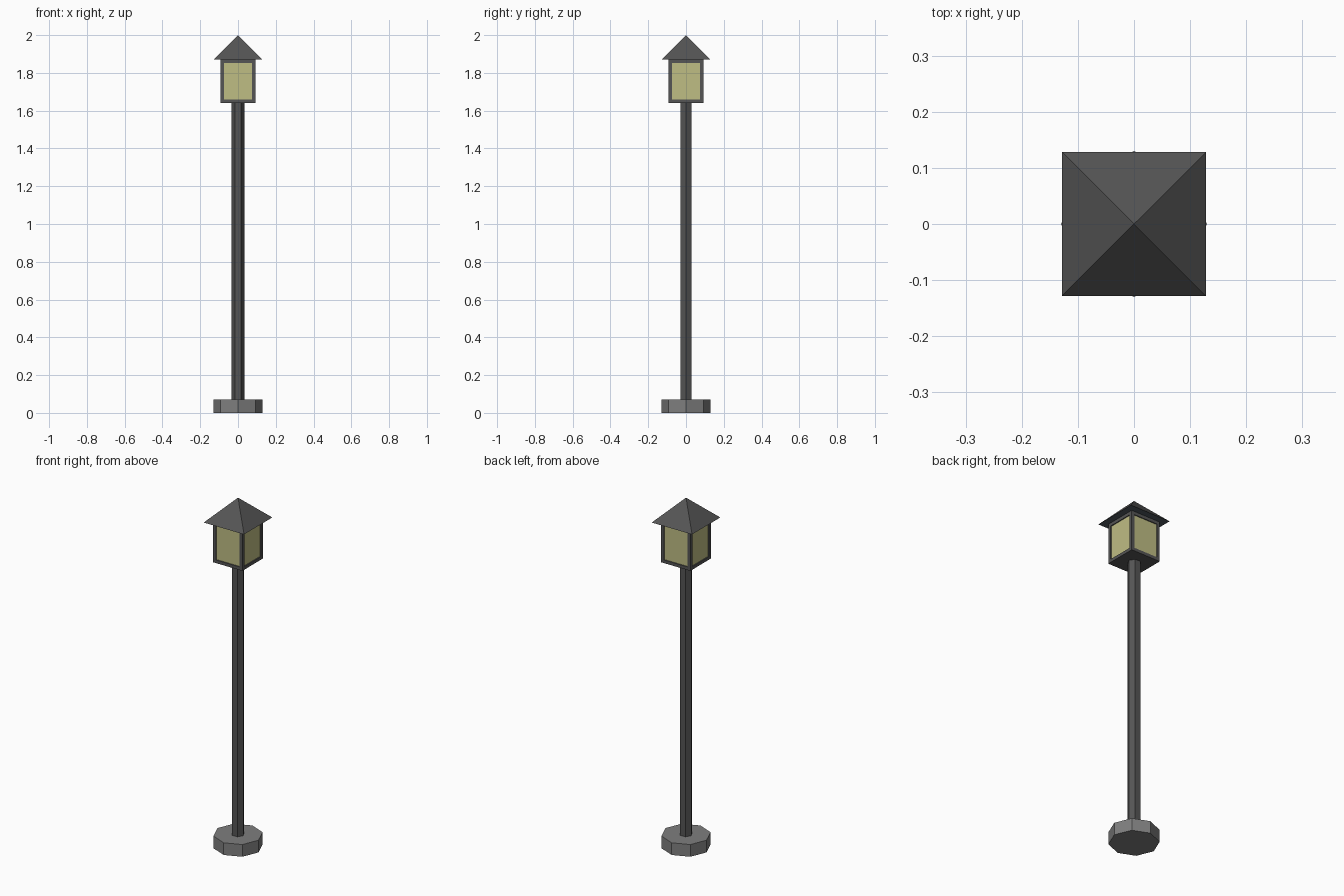
import bpy
import bmesh
import math
from mathutils import Matrix

cube = bpy.data.objects.get("Cube")
if cube:
    bpy.data.objects.remove(cube, do_unlink=True)


def material(name, color):
    mat = bpy.data.materials.new(name)
    mat.use_nodes = True
    rgba = (*color, 1.0)
    mat.diffuse_color = rgba
    mat.node_tree.nodes["Principled BSDF"].inputs["Base Color"].default_value = rgba
    return mat


dark_metal = material("dark metal", (0.09, 0.09, 0.09))
stone = material("grey stone", (0.21, 0.21, 0.21))
glass = material("warm glass", (0.52, 0.51, 0.23))
soffit = material("blue grey soffit", (0.08, 0.10, 0.12))


def finish(name, bm, mats):
    mesh = bpy.data.meshes.new(name)
    bm.normal_update()
    bm.to_mesh(mesh)
    bm.free()
    for mat in mats:
        mesh.materials.append(mat)
    obj = bpy.data.objects.new(name, mesh)
    bpy.context.collection.objects.link(obj)
    return obj


def prism(name, sides, r_low, r_high, z_low, z_high, mats, turn=0.0):
    """Upright prism or pyramid, first corner on the x axis plus turn."""
    bm = bmesh.new()
    bmesh.ops.create_cone(bm, cap_ends=True, segments=sides, radius1=r_low,
                          radius2=r_high, depth=z_high - z_low)
    first = max(bm.verts, key=lambda v: v.co.xy.length).co
    angle = turn - math.atan2(first.y, first.x)
    bmesh.ops.transform(bm, verts=bm.verts, matrix=Matrix.Translation(
        (0, 0, (z_low + z_high) / 2)) @ Matrix.Rotation(angle, 4, "Z"))
    bmesh.ops.remove_doubles(bm, verts=bm.verts, dist=1e-5)
    bm.normal_update()
    if len(mats) > 1:
        for face in bm.faces:
            face.material_index = 1 if face.normal.z < -0.9 else 0
    return finish(name, bm, mats)


# Octagonal foot and hexagonal pole
prism("base", 8, 0.13, 0.13, 0, 0.07, [stone])
prism("pole", 6, 0.034, 0.034, 0.07, 1.64, [dark_metal])

# Lantern box with a recessed pane in each side
half, low, high = 0.0925, 1.64, 1.87
bm = bmesh.new()
bmesh.ops.create_cube(bm, size=1, matrix=Matrix.Translation((0, 0, (low + high) / 2))
                      @ Matrix.Diagonal((2 * half, 2 * half, high - low, 1)))
bm.normal_update()
panes = [f for f in bm.faces if abs(f.normal.z) < 0.5]
bmesh.ops.inset_individual(bm, faces=panes, thickness=0.018, use_even_offset=True)
bmesh.ops.inset_individual(bm, faces=panes, thickness=0.0005, depth=-0.005)
for face in panes:
    face.material_index = 1
finish("lantern", bm, [dark_metal, glass])

# Overhanging pyramid roof
prism("roof", 4, 0.128 * math.sqrt(2), 0, 1.872, 2, [dark_metal, soffit], math.pi / 4)
